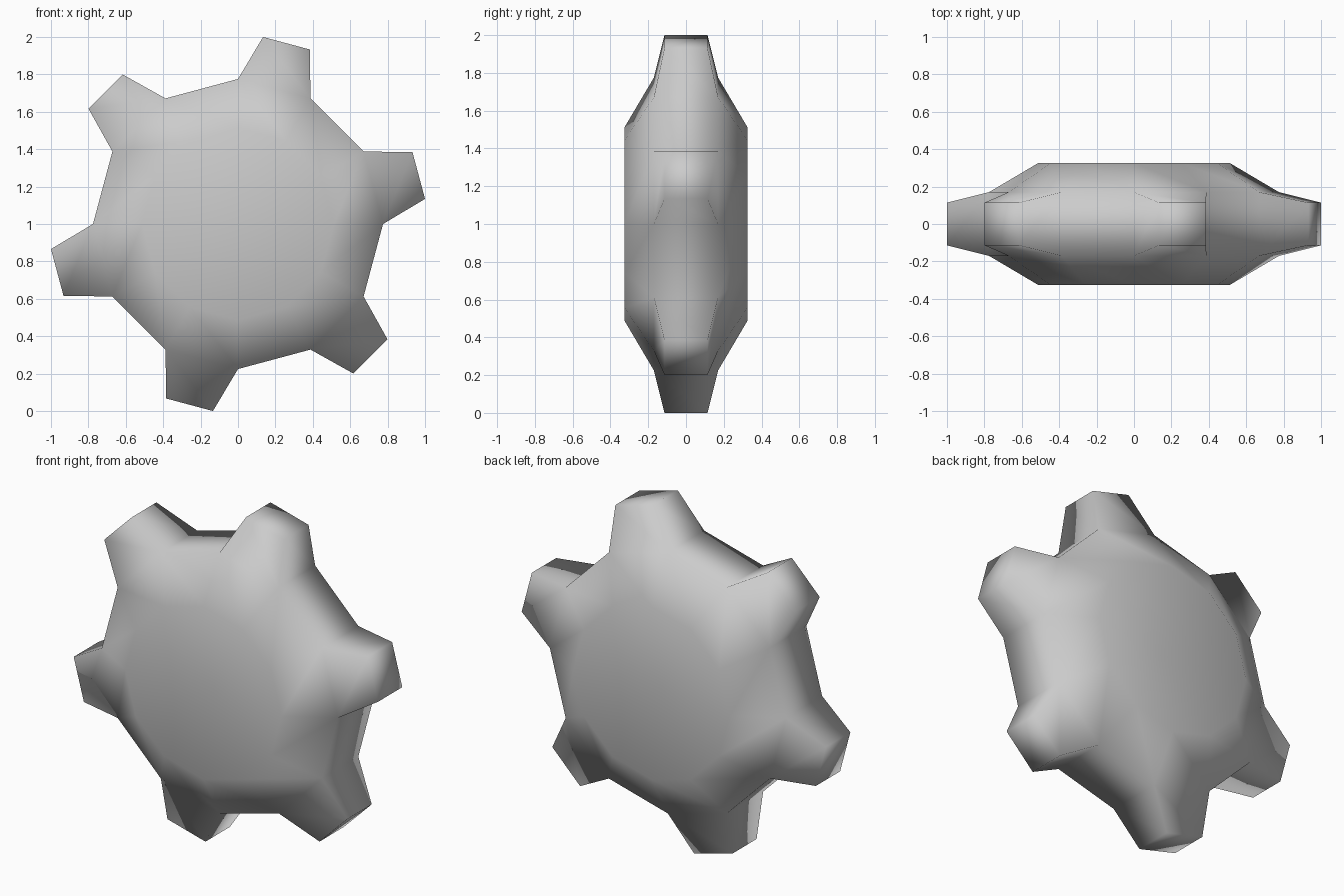
import bpy
import bmesh
from math import cos, sin, pi
from mathutils import Vector

if "Cube" in bpy.data.objects:
    bpy.data.objects.remove(bpy.data.objects["Cube"], do_unlink=True)

SIDES = 12
STEP = 2 * pi / SIDES
CENTRE = Vector((0, 0, 1))
# radius and y of each ring, front to back
PROFILE = [(0.513, -0.325), (0.775, -0.17), (0.775, 0.17), (0.513, 0.325)]
DISH_DEPTH = 0.1
TOOTH_REACH = 1.0
TOOTH_TAPER = 0.645
DEPTH_TAPER = 0.67

grey = bpy.data.materials.new("light grey")
grey.use_nodes = True
colour = (0.6, 0.6, 0.6, 1)
grey.diffuse_color = colour
grey.node_tree.nodes["Principled BSDF"].inputs["Base Color"].default_value = colour

bm = bmesh.new()

# Twelve-sided hub with bevelled edges
rings = [[bm.verts.new((r * cos(i * STEP), y, 1 + r * sin(i * STEP)))
          for i in range(SIDES)] for r, y in PROFILE]
rim = []
for k, (a, b) in enumerate(zip(rings, rings[1:])):
    for i in range(SIDES):
        j = (i + 1) % SIDES
        face = bm.faces.new((a[i], a[j], b[j], b[i]))
        if k == 1:
            rim.append(face)

# Shallow dished caps, front and back
for ring, side in ((rings[0], -1), (rings[-1], 1)):
    hollow = bm.verts.new((0, side * (PROFILE[-1][1] - DISH_DEPTH), 1))
    for i in range(SIDES):
        bm.faces.new((ring[i], ring[(i + 1) % SIDES], hollow))
bmesh.ops.recalc_face_normals(bm, faces=bm.faces[:])

# Tapered teeth on every other rim face
teeth = bmesh.ops.extrude_discrete_faces(bm, faces=rim[::2])["faces"]
for face in teeth:
    middle = face.calc_center_median()
    tip = CENTRE + (middle - CENTRE).normalized() * TOOTH_REACH
    for v in face.verts:
        offset = v.co - middle
        v.co = tip + Vector((offset.x * TOOTH_TAPER, offset.y * DEPTH_TAPER,
                             offset.z * TOOTH_TAPER))

bmesh.ops.recalc_face_normals(bm, faces=bm.faces[:])
for face in bm.faces:
    face.smooth = True

mesh = bpy.data.meshes.new("cog_wheel")
bm.to_mesh(mesh)
bm.free()
mesh.materials.append(grey)
cog = bpy.data.objects.new("cog_wheel", mesh)
bpy.context.collection.objects.link(cog)
